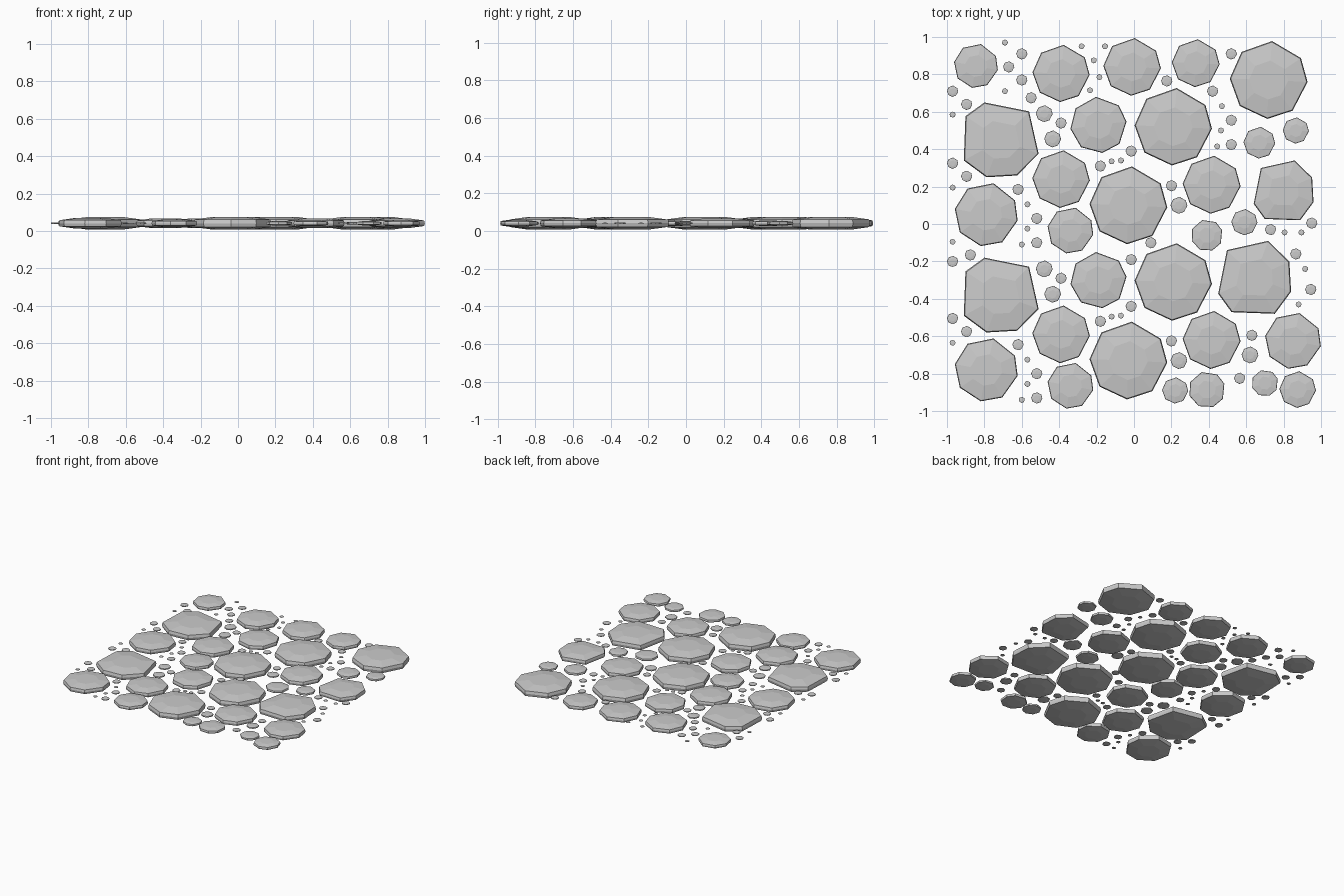
import bpy, bmesh
from math import radians, cos, sin

if "Cube" in bpy.data.objects:
    bpy.data.objects.remove(bpy.data.objects["Cube"])

Z_MID = 0.041      # common mid-height of every stone
FLAT = 0.165       # half thickness relative to radius
ROUND = [85, 34, -3, -52, -92, -138, 178, 134]      # outline corner angles
SQUARE = [135, 69, 25, -18, -58, -126, -159]


def outline(angles, turn):
    """Corner points centred and scaled to a unit half-width box."""
    pts = [(cos(radians(a + turn)), sin(radians(a + turn))) for a in sorted(angles)]
    xs, ys = [p[0] for p in pts], [p[1] for p in pts]
    mx, my = (max(xs) + min(xs)) / 2, (max(ys) + min(ys)) / 2
    hx, hy = (max(xs) - min(xs)) / 2, (max(ys) - min(ys)) / 2
    return [((x - mx) / hx, (y - my) / hy) for x, y in pts]


def stone(name, x, y, r, angles=ROUND, turn=0):
    """Flat faceted pebble: steep rim with a shallow dome above and below."""
    bm = bmesh.new()
    pts = outline(angles, turn)
    rings = []
    for scale, h in ((0.5, -1), (0.975, -0.6), (1, 0.0), (0.975, 0.6), (0.5, 1)):
        rings.append([bm.verts.new((px * r * scale, py * r * scale, h * r * FLAT))
                      for px, py in pts])
    n = len(pts)
    for lo, hi in zip(rings, rings[1:]):
        for i in range(n):
            j = (i + 1) % n
            bm.faces.new((lo[i], lo[j], hi[j], hi[i]))
    bm.faces.new(rings[-1])
    bm.faces.new(rings[0][::-1])
    mesh = bpy.data.meshes.new(name)
    bm.to_mesh(mesh)
    bm.free()
    ob = bpy.data.objects.new(name, mesh)
    ob.location = (x, y, Z_MID)
    bpy.context.collection.objects.link(ob)


# Cluster of paving stones that appears twice, the copy shifted toward the front
cluster = [(-.19, .53, .15, ROUND, 10), (.21, .52, .207, ROUND, 0),
           (-.71, .45, .20, SQUARE, -90), (-.79, .05, .168, ROUND, -8),
           (-.39, .24, .154, ROUND, 0), (-.34, -.035, .122, ROUND, -8),
           (-.03, .10, .208, ROUND, 0), (.415, .21, .155, ROUND, 0)]
cluster_pebbles = {
    .045: [(-.48, .59), (-.435, .455), (.24, .10)],
    .030: [(-.39, .54), (-.015, .39), (-.18, .31), (-.97, .325), (-.895, .255),
           (-.62, .185), (-.52, .03), (-.52, -.10), (.20, .205)],
    .016: [(-.12, .335), (-.07, .34), (-.97, .195), (-.57, .105), (-.57, -.025),
           (-.60, -.11)]}
for shift in (0, -.83):
    for x, y, r, shape, turn in cluster:
        stone("paving_stone", x, y + shift, r, shape, turn)
    for r, spots in cluster_pebbles.items():
        for x, y in spots:
            stone("pebble", x, y + shift, r)

# Paving stones along the back and right edges
for x, y, r, turn in [(-.845, .845, .117, -8), (-.39, .805, .153, 0), (-.01, .84, .154, 0),
                      (.33, .86, .128, 0), (.72, .77, .208, 0), (.67, .435, .085, 0),
                      (.865, .50, .07, 0), (.59, .01, .07, 0), (.85, -.625, .149, -8),
                      (.22, -.89, .07, 0), (.70, -.85, .068, 22), (.875, -.885, .098, 0)]:
    stone("edge_stone", x, y, r, ROUND, turn)
for x, y, r in [(.80, .18, .16), (.645, -.285, .195)]:
    stone("square_stone", x, y, r, SQUARE)
for x, y, r in [(.39, -.06, .081), (.39, -.885, .093)]:
    stone("small_stone", x, y, r, ROUND, 22)

# Loose pebbles filling the gaps
pebbles = {
    .045: [(.62, -.70)],
    .030: [(-.60, .91), (-.67, .84), (-.60, .77), (-.55, .675), (.175, .765), (.52, .91),
           (.42, .71), (.52, .555), (.52, .425), (.73, -.03), (.95, .005), (.865, -.16),
           (.945, -.35), (.63, -.595), (.565, -.825), (.09, -.10), (-.015, -.19),
           (-.97, .71), (-.895, .64), (-.97, -.20), (-.875, -.165)],
    .016: [(-.69, .97), (-.69, .71), (-.28, .95), (-.155, .95), (-.215, .875),
           (-.185, .785), (-.235, .715), (.47, .63), (.465, .50), (.445, .415),
           (.805, -.045), (.895, -.045), (.915, -.24), (.88, -.43),
           (-.97, .585), (-.97, -.095)]}
for r, spots in pebbles.items():
    for x, y in spots:
        stone("pebble", x, y, r)
